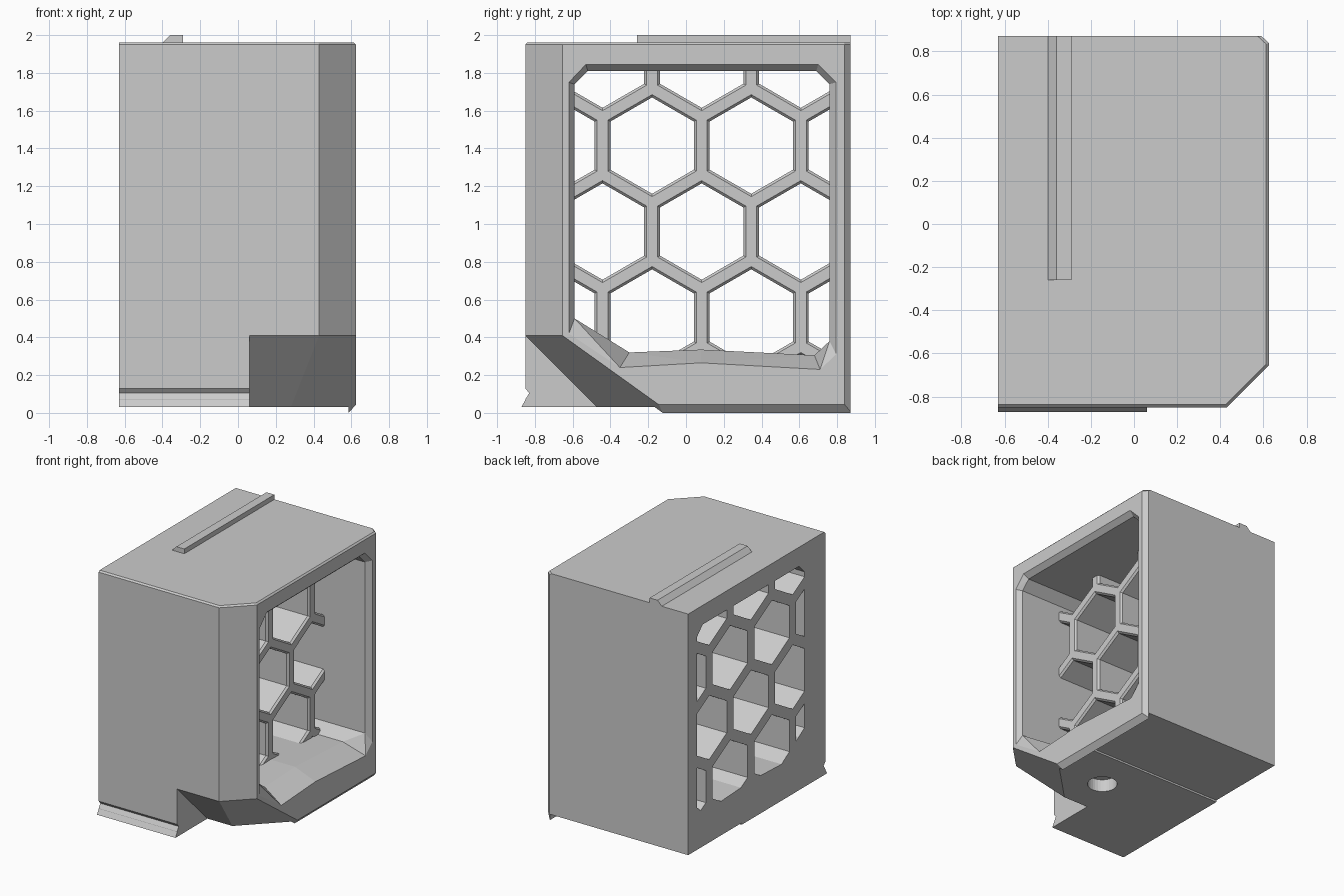
import bpy, bmesh, math
from mathutils import Vector

if "Cube" in bpy.data.objects:
    bpy.data.objects.remove(bpy.data.objects["Cube"], do_unlink=True)

grey = bpy.data.materials.new("light_grey")
grey.use_nodes = True
grey.diffuse_color = (0.6, 0.6, 0.6, 1)
grey.node_tree.nodes["Principled BSDF"].inputs["Base Color"].default_value = (0.6, 0.6, 0.6, 1)


def make_object(name, bm):
    bmesh.ops.recalc_face_normals(bm, faces=bm.faces)
    mesh = bpy.data.meshes.new(name)
    bm.to_mesh(mesh)
    bm.free()
    mesh.materials.append(grey)
    obj = bpy.data.objects.new(name, mesh)
    bpy.context.collection.objects.link(obj)
    return obj


def loft(bm, rings):
    """Join rings of equal length with quads and cap both ends."""
    rows = [[bm.verts.new(p) for p in ring] for ring in rings]
    n = len(rows[0])
    for a, b in zip(rows, rows[1:]):
        for i in range(n):
            j = (i + 1) % n
            bm.faces.new((a[i], a[j], b[j], b[i]))
    bm.faces.new(rows[0])
    bm.faces.new(rows[-1])


def prism(name, rings):
    bm = bmesh.new()
    loft(bm, rings)
    return make_object(name, bm)


def along_x(name, profile, x0, x1):
    return prism(name, [[(x, y, z) for y, z in profile] for x in (x0, x1)])


def along_y(name, profile, y0, y1):
    return prism(name, [[(x, y, z) for x, z in profile] for y in (y0, y1)])


def carve(obj, cutters):
    """Subtract the cutters, then remove them."""
    for c in cutters:
        c.hide_render = True
        m = obj.modifiers.new("cut", "BOOLEAN")
        m.operation = "DIFFERENCE"
        m.solver = "EXACT"
        m.object = c
    bpy.context.view_layer.update()
    deps = bpy.context.evaluated_depsgraph_get()
    mesh = bpy.data.meshes.new_from_object(obj.evaluated_get(deps))
    obj.modifiers.clear()
    obj.data = mesh
    for c in cutters:
        bpy.data.objects.remove(c, do_unlink=True)


LEFT, RIGHT, FRONT, BACK, TOP = -0.63, 0.625, -0.85, 0.872, 1.962

# Housing block: plan outline pulled up, with a fine bevel on the front and open-side top edges
plan = [(LEFT, FRONT), (0.43, FRONT), (RIGHT, -0.655), (RIGHT, 0.84), (0.59, BACK), (LEFT, BACK)]
bm = bmesh.new()
loft(bm, [[(x, y, z) for x, y in plan] for z in (0, TOP)])
rim = []
for e in bm.edges:
    mid = (e.verts[0].co + e.verts[1].co) / 2
    flat_top = all(v.co.z > TOP - 0.01 for v in e.verts)
    if flat_top and mid.x > LEFT + 0.01 and mid.y < BACK - 0.01:
        rim.append(e)
bmesh.ops.bevel(bm, geom=rim, offset=0.012, segments=1, affect="EDGES")
housing = make_object("housing", bm)

# Sloped undercut below the front corner
undercut = along_x("undercut", [(-1.2, 0.41), (-0.85, 0.41), (-0.34, -0.1), (-1.2, -0.1)], 0.06, 1)


def slope_y(x, z):
    return -0.85 + (x - 0.43) - (z - 0.41) * 1.395


corner_cut = prism("corner_cut", [
    [(x, y, z) for x, y in ((0.06, -2), (0.8, -2), (0.8, slope_y(0.8, z)), (0.06, slope_y(0.06, z)))]
    for z in (-0.1, 0.41)])

# Underside: raised floor, a shallow rear step and a chamfered side lip
base_cut = along_y("base_cut", [(-1, -0.1), (0.585, -0.1), (0.585, 0.03), (-1, 0.03)], -2, 2)
rear_step = along_y("rear_step", [(-1, -0.1), (0.585, -0.1), (0.585, 0.045), (-1, 0.045)], 0.2, 2)
lip_chamfer = along_y("lip_chamfer", [(0.585, 0), (0.685, 0.11), (0.8, -0.1), (0.585, -0.1)], -2, 2)

# Blind round socket underneath
ring = [(0.19 + 0.11 * math.cos(math.tau * i / 32), -0.14 + 0.11 * math.sin(math.tau * i / 32))
        for i in range(32)]
socket = prism("socket", [[(x, y, z) for x, y in ring] for z in (-0.1, 0.13)])

# Notch above the front lip
notch = along_x("notch", [(-0.87, 0.153), (-0.83, 0.105), (-0.87, 0.04)], -0.8, 0.06)

# Cavity: flared mouth leading to a passage through the housing
mouth = [(-0.62, 1.75), (-0.53, 1.845), (0.70, 1.845), (0.795, 1.75), (0.795, 0.31),
         (0.71, 0.23), (0.08, 0.265), (-0.35, 0.24), (-0.62, 0.42)]
inner = [(-0.59, 1.74), (-0.52, 1.81), (0.69, 1.81), (0.76, 1.74), (0.76, 0.38),
         (0.68, 0.305), (0.08, 0.335), (-0.30, 0.32), (-0.59, 0.50)]
depth = [0.04] * 5 + [0.18] * 3 + [0.04]
bm = bmesh.new()
loft(bm, [
    [(0.7, y, z) for y, z in mouth],
    [(RIGHT, y, z) for y, z in mouth],
    [(RIGHT - d, y, z) for (y, z), d in zip(inner, depth)],
    [(-0.7, y, z) for y, z in inner]])
bmesh.ops.triangulate(bm, faces=bm.faces)
cavity = make_object("cavity", bm)

carve(housing, [undercut, corner_cut, base_cut, rear_step, lip_chamfer, socket, notch, cavity])

# Deep honeycomb grille filling the passage, with chamfered cell rims
GRILLE = 0.23
grille = along_x("honeycomb_grille", inner, LEFT, GRILLE)
bm = bmesh.new()


def hexagon(x, cy, cz, r):
    return [(x, cy + r * math.sin(math.pi * k / 3), cz + r * math.cos(math.pi * k / 3))
            for k in range(6)]


for row in range(-1, 5):
    for col in range(-3, 4):
        cy = 0.083 + 0.525 * (col + 0.5 * (row % 2 == 0))
        cz = 0.505 + 0.455 * row
        loft(bm, [hexagon(x, cy, cz, r) for x, r in
                  ((-0.8, 0.255), (GRILLE - 0.015, 0.255), (GRILLE, 0.27), (GRILLE + 0.01, 0.27))])
carve(grille, [make_object("cells", bm)])

# Front hook lip and top guide rail
along_x("front_lip", [(-0.83, 0.105), (-0.872, 0.03), (-0.80, 0.03)], LEFT, 0.06)
along_y("top_rail", [(-0.40, 1.96), (-0.36, 2.0), (-0.29, 2.0), (-0.29, 1.96)], -0.26, BACK)
